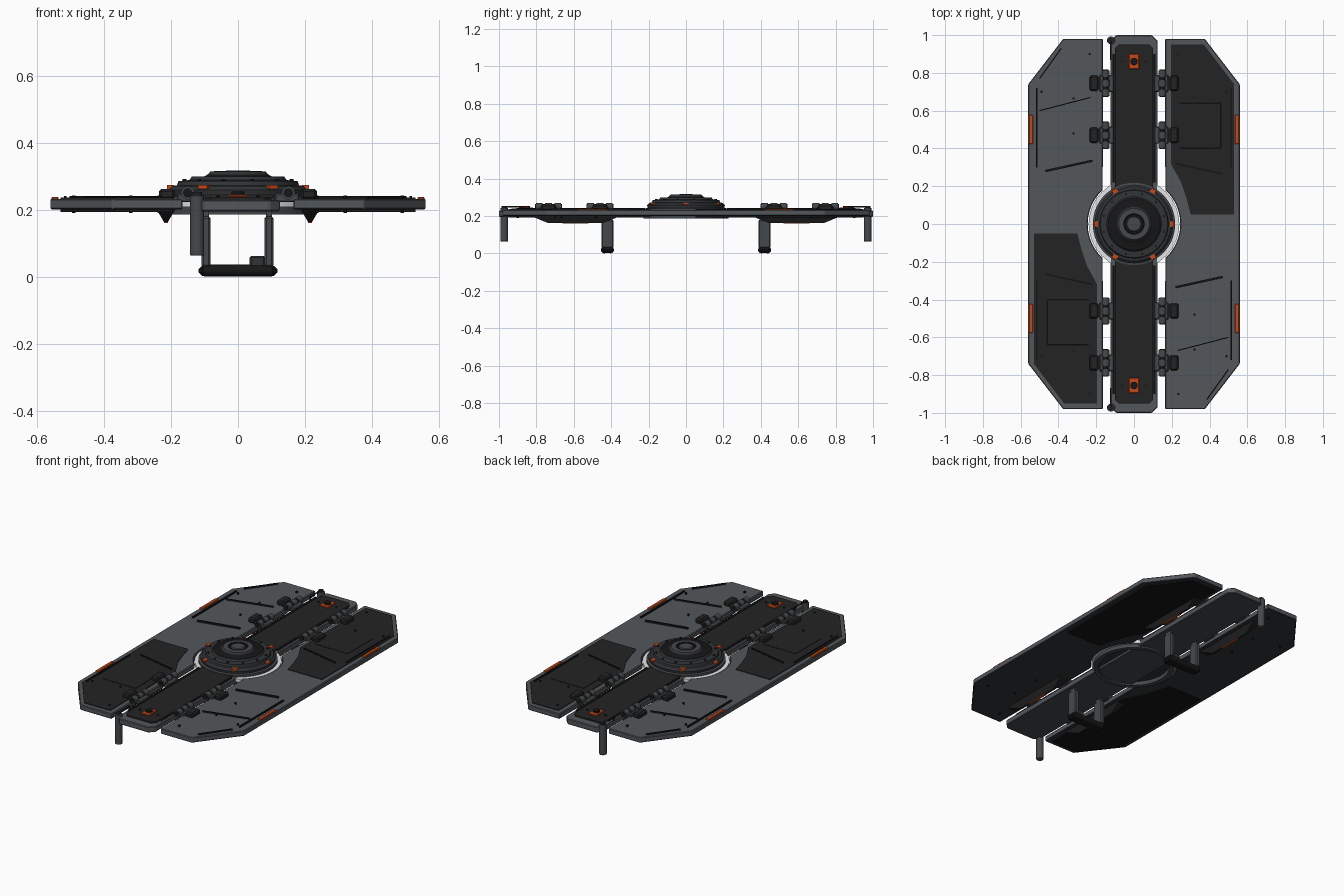
import bpy, bmesh, math
from mathutils import Vector

cube = bpy.data.objects.get("Cube")
if cube:
    bpy.data.objects.remove(cube)


def material(name, *rgb):
    m = bpy.data.materials.new(name)
    m.use_nodes = True
    m.diffuse_color = (*rgb, 1)
    m.node_tree.nodes["Principled BSDF"].inputs["Base Color"].default_value = (*rgb, 1)
    return m


GREY = material("panel grey", .085, .095, .105)
UNDER = material("underside grey", .034, .037, .04)
STEEL = material("steel grey", .06, .066, .072)
DOME = material("dome grey", .03, .034, .037)
DARK = material("charcoal", .017, .017, .017)
BLACK = material("black", .008, .008, .009)
ORANGE = material("orange", .55, .065, .01)
WHITE = material("white light", .95, .95, .95)


def finish(name, bm, mats, bevel=0, smooth=False):
    bmesh.ops.recalc_face_normals(bm, faces=bm.faces)
    me = bpy.data.meshes.new(name)
    bm.to_mesh(me)
    bm.free()
    ob = bpy.data.objects.new(name, me)
    bpy.context.collection.objects.link(ob)
    for m in mats:
        me.materials.append(m)
    if bevel:
        b = ob.modifiers.new("bevel", "BEVEL")
        b.width = bevel
        b.segments = 2 if smooth else 1
    if smooth:
        bpy.ops.object.select_all(action="DESELECT")
        ob.select_set(True)
        bpy.context.view_layer.objects.active = ob
        bpy.ops.object.shade_smooth_by_angle(angle=math.radians(35))
    return ob


def prism(name, pts, z0, z1, mat, under=None, bevel=0):
    """Extrude a flat outline; faces that look down can take a second colour."""
    bm = bmesh.new()
    face = bm.faces.new([bm.verts.new((x, y, z0)) for x, y in pts])
    top = bmesh.ops.extrude_face_region(bm, geom=[face])["geom"]
    verts = [v for v in top if isinstance(v, bmesh.types.BMVert)]
    bmesh.ops.translate(bm, verts=verts, vec=(0, 0, z1 - z0))
    bmesh.ops.recalc_face_normals(bm, faces=bm.faces)
    for f in bm.faces:
        if under and f.normal.z < -.5:
            f.material_index = 1
    return finish(name, bm, [mat, under] if under else [mat], bevel)


def box(name, x, y, z0, z1, w, d, mat, bevel=0):
    pts = [(x - w/2, y - d/2), (x + w/2, y - d/2), (x + w/2, y + d/2), (x - w/2, y + d/2)]
    return prism(name, pts, z0, z1, mat, bevel=bevel)


def bar(name, a, b, w, z0, z1, mat):
    a, b = Vector(a), Vector(b)
    side = (b - a).orthogonal().normalized() * w / 2
    return prism(name, [a + side, a - side, b - side, b + side], z0, z1, mat)


def rod(name, a, b, r, mat, sides=20, bevel=0):
    a, b = Vector(a), Vector(b)
    bm = bmesh.new()
    bmesh.ops.create_cone(bm, cap_ends=True, segments=sides, radius1=r, radius2=r, depth=(b - a).length)
    bmesh.ops.rotate(bm, verts=bm.verts, matrix=(b - a).to_track_quat("Z", "Y").to_matrix())
    bmesh.ops.translate(bm, verts=bm.verts, vec=(a + b) / 2)
    return finish(name, bm, [mat], bevel, True)


def lathe(name, profile, mats, rule=lambda r: 0, closed=False):
    bm = bmesh.new()
    vs = [bm.verts.new((r, 0, z)) for r, z in profile]
    es = [bm.edges.new(p) for p in zip(vs, vs[1:])]
    if closed:
        es.append(bm.edges.new((vs[-1], vs[0])))
    bmesh.ops.spin(bm, geom=vs + es, axis=(0, 0, 1), cent=(0, 0, 0), angle=math.tau, steps=64)
    bmesh.ops.remove_doubles(bm, verts=bm.verts, dist=1e-4)
    for f in bm.faces:
        f.material_index = rule(f.calc_center_median().xy.length)
    return finish(name, bm, mats, 0, True)


def ring(name, r0, r1, z0, z1, mat):
    return lathe(name, [(r0, z0), (r1, z0), (r1, z1), (r0, z1)], [mat], closed=True)


def turn(pts, s):
    return [(x * s, y * s) for x, y in pts]


# Central spine with charcoal inlay
def octagon(w, l, c):
    return [(w - c, -l), (w, c - l), (w, l - c), (w - c, l), (c - w, l), (-w, l - c), (-w, c - l), (c - w, -l)]


prism("spine", octagon(.125, 1, .03), .195, .229, GREY, STEEL, .004)
prism("spine_inlay", octagon(.1, .95, .02), .228, .237, DARK)

# Wing panels with a round cut-out for the hub
arc = [(.245 * math.cos(t), .245 * math.sin(t)) for t in (math.radians(-47.5 + 95 * i / 20) for i in range(21))]
wing = [(.165, -.98), (.375, -.98), (.56, -.74), (.56, .74), (.375, .98), (.165, .98)] + arc[::-1]
inlay = [(.53, .05), (.53, .74), (.37, .95), (.195, .95), (.195, .32), (.25, .22), (.28, .13), (.3, .05)]
for s, side in ((1, "left"), (-1, "right")):
    prism(side + "_wing", turn(wing, s), .2, .232, GREY, UNDER, .004)
    prism(side + "_wing_inlay", turn(inlay, s), .231, .236, DARK)
    prism(side + "_wing_under_plate", turn(inlay, s), .193, .201, BLACK)
    hatch = box(side + "_hatch", s * .35, s * .52, .235, .239, .22, .24, DARK, .003)
    # Raised trim strips
    strips = [((.47, -.28), (.22, -.335), .012), ((.5, -.6), (.23, -.67), .005),
              ((.515, -.3), (.515, -.72), .008), ((.5, -.77), (.385, -.93), .006),
              ((.47, .265), (.22, .32), .01), ((.515, .3), (.515, .72), .006)]
    for a, b, w in strips:
        bar(side + "_trim_strip", turn([a], s)[0], turn([b], s)[0], w, .23, .241, BLACK)
    # Bolts above and below
    for x, y in ((.235, -.9), (.49, -.7), (.32, -.665), (.32, -.48), (.49, .7), (.32, .67), (.235, .9)):
        rod(side + "_bolt", (s * x, s * y, .19), (s * x, s * y, .242), .006, BLACK, 10)
    for e in (1, -1):
        box(side + "_edge_lamp", s * .546, e * .5, .212, .238, .022, .155, ORANGE, .003)
        # Keel pod: a tapered wedge below the wing with an orange inset
        bm = bmesh.new()
        bmesh.ops.create_cube(bm, size=1)
        for v in bm.verts:
            low = v.co.z < 0
            v.co = (s * .215 + v.co.x * (.012 if low else .055),
                    e * .59 + v.co.y * (.3 if low else .48), .163 if low else .2)
        finish("keel_pod", bm, [DARK])
        box("keel_lamp", s * .215, e * .59, .16, .165, .012, .14, ORANGE)

# Hinges joining wings to spine
for x in (.15, -.15):
    s = math.copysign(1, x)
    for y in (-.735, -.46, .47, .745):
        rod("hinge_pin", (x, y - .072, .25), (x, y + .072, .25), .014, BLACK)
        for dy in (-.05, 0, .05):
            rod("hinge_knuckle", (x, y + dy - .018, .25), (x, y + dy + .018, .25), .02, STEEL)
        box("hinge_leaf", x - s * .005, y, .222, .248, .075, .09, STEEL, .004)
        box("hinge_block", s * .212, y, .23, .262, .048, .08, DARK, .008)
    # Spine side pipes
    for e in (1, -1):
        rod("spine_pipe", (s * .109, e * .22, .236), (s * .109, e * .9, .236), .006, DARK, 10)

# Spine end beacons
for y in (.86, -.855):
    box("beacon_plate", 0, y, .236, .245, .056, .08, ORANGE, .003)
    rod("beacon_cap", (0, y, .24), (0, y, .254), .02, BLACK)
    for x in (-.06, .06):
        rod("spine_bolt", (x, y, .235), (x, y, .242), .006, BLACK, 10)

# Hub: light ring, skirt and stepped dome
ring("light_ring", .21, .24, .208, .227, WHITE)
ring("hub_skirt", .2, .228, .186, .21, STEEL)
profile = [(0, .21), (.218, .21), (.218, .24), (.205, .243), (.208, .258), (.196, .27), (.182, .272),
           (.178, .285), (.145, .288), (.138, .298), (.1, .299), (.09, .305), (.082, .314),
           (.055, .315), (.05, .311), (.04, .311), (.036, .316), (0, .317)]


def dome_colour(r):
    return 1 if .09 < r < .14 or .04 < r < .055 else 2 if r < .04 or .06 < r < .08 or r > .209 else 0


lathe("hub_dome", profile, [DOME, BLACK, STEEL], dome_colour)
for i in range(6):
    t = math.tau * i / 6
    d = Vector((math.cos(t), math.sin(t)))
    bar("hub_lamp", d * .19, d * .212, .03, .262, .273, ORANGE)
for i in range(12):
    t = math.tau * (i + .5) / 12
    p = Vector((.165 * math.cos(t), .165 * math.sin(t), .284))
    rod("hub_bolt", p, p + Vector((0, 0, .007)), .006, BLACK, 10)

# Landing skids and end legs
for y in (-.42, .42):
    rod("skid_foot_front", (-.105, y - .017, .018), (.105, y - .017, .018), .018, BLACK, 16, .006)
    rod("skid_foot_back", (-.105, y + .017, .018), (.105, y + .017, .018), .018, BLACK, 16, .006)
    box("skid_sole", 0, y, .002, .032, .235, .06, BLACK, .01)
    for x in (-.095, .093):
        box("skid_post", x, y, .028, .18, .027, .065, STEEL, .006)
        box("skid_post_core", x, y, .17, .2, .018, .04, STEEL)
    box("skid_motor", .058, y, .028, .062, .046, .05, DOME, .005)
for e in (1, -1):
    y = e * .972
    rod("end_leg", (-.122, y, .063), (-.122, y, .243), .021, STEEL, 20, .003)
    rod("end_leg_cap", (-.122, y, .24), (-.122, y, .252), .014, DARK)
    rod("end_handle", (-.122, y, .25), (-.122, e * .87, .25), .004, DARK, 8)
    rod("end_handle_foot", (-.122, e * .87, .225), (-.122, e * .87, .253), .004, DARK, 8)
